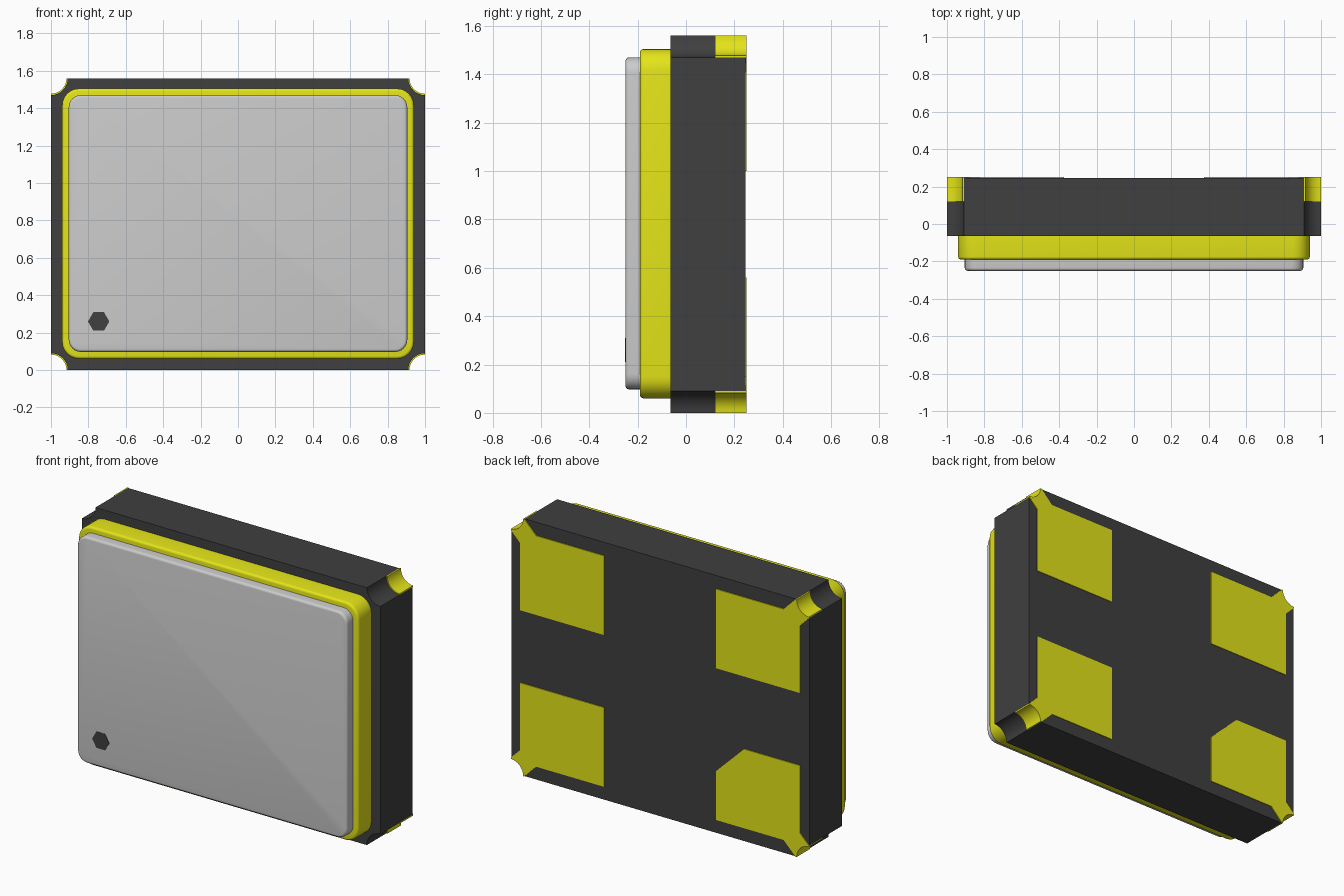
import bpy, bmesh
from math import sin, cos, pi

if "Cube" in bpy.data.objects:
    bpy.data.objects.remove(bpy.data.objects["Cube"])

H = 1.56      # body height
NOTCH = 0.09  # corner notch radius


def material(name, rgb):
    m = bpy.data.materials.new(name)
    m.diffuse_color = (*rgb, 1)
    m.use_nodes = True
    m.node_tree.nodes["Principled BSDF"].inputs["Base Color"].default_value = m.diffuse_color
    return m


DARK = material("dark_ceramic", (0.05, 0.05, 0.05))
GOLD = material("gold_plating", (0.78, 0.78, 0.01))


def arc(cx, cz, r, a0, a1, n=8):
    return [(cx + r * cos(a0 + (a1 - a0) * i / n), cz + r * sin(a0 + (a1 - a0) * i / n))
            for i in range(n + 1)]


def prism(name, pts, y0, y1, mat=None, bevel=0):
    """Extrude an x/z outline from y0 (front) to y1 (back), optionally rounding the front rim."""
    bm = bmesh.new()
    front = bm.faces.new([bm.verts.new((x, y0, z)) for x, z in pts])
    ext = bmesh.ops.extrude_face_region(bm, geom=[front], use_keep_orig=True)
    moved = [v for v in ext["geom"] if isinstance(v, bmesh.types.BMVert)]
    bmesh.ops.translate(bm, verts=moved, vec=(0, y1 - y0, 0))
    bmesh.ops.recalc_face_normals(bm, faces=bm.faces[:])
    if bevel:
        rim = [e for e in bm.edges if all(abs(v.co.y - y0) < 1e-5 for v in e.verts)]
        bmesh.ops.bevel(bm, geom=rim, offset=bevel, segments=4, profile=0.5, affect='EDGES')
    me = bpy.data.meshes.new(name)
    bm.to_mesh(me)
    bm.free()
    ob = bpy.data.objects.new(name, me)
    bpy.context.collection.objects.link(ob)
    if mat:
        me.materials.append(mat)
    bpy.ops.object.select_all(action='DESELECT')
    ob.select_set(True)
    bpy.context.view_layer.objects.active = ob
    bpy.ops.object.shade_smooth_by_angle(angle=0.6)
    return ob


def rounded_rect(hx, z0, z1, r):
    pts = []
    for i, (x, z) in enumerate([(hx - r, z1 - r), (r - hx, z1 - r),
                                (r - hx, z0 + r), (hx - r, z0 + r)]):
        pts += arc(x, z, r, i * pi / 2, (i + 1) * pi / 2, 6)
    return pts


# Ceramic body with a concave notch at each upright corner
body = []
for i, (x, z) in enumerate([(1, H), (-1, H), (-1, 0), (1, 0)]):
    body += arc(x, z, NOTCH, (1.5 + 0.5 * i) * pi, (1 + 0.5 * i) * pi)
prism("ceramic_body", body, -0.065, 0.245, DARK)

# Seal ring and metal lid on the front
prism("seal_ring", rounded_rect(0.94, 0.06, 1.505, 0.09), -0.19, -0.06, GOLD, 0.015)
prism("metal_lid", rounded_rect(0.905, 0.097, 1.47, 0.065), -0.25, -0.185, None, 0.015)

# Hexagonal orientation mark
prism("orientation_mark", arc(-0.745, 0.26, 0.057, 0, 5 * pi / 3, 5), -0.252, -0.24, DARK)

# Rear contact pads and notch linings, mirrored into the four corners
for sx, side in ((1, "right"), (-1, "left")):
    for sz, level in ((1, "top"), (-1, "bottom")):
        def place(pts):
            return [(sx * x, H / 2 + sz * (z - H / 2)) for x, z in pts]
        curve = arc(1, H, NOTCH, 1.5 * pi, pi)
        pad = [(0.94, 1.0), (0.94, 1.41)] + curve + [(0.83, 1.48), (0.375, 1.48)]
        if sx < 0 and sz < 0:  # chamfered first pad
            pad += [(0.375, 1.185), (0.565, 1.0)]
        else:
            pad += [(0.375, 1.0)]
        prism(f"contact_pad_{level}_{side}", place(pad), 0.24, 0.25, GOLD)
        lining = curve + arc(1, H, NOTCH - 0.007, pi, 1.5 * pi)
        prism(f"notch_lining_{level}_{side}", place(lining), 0.12, 0.25, GOLD)
